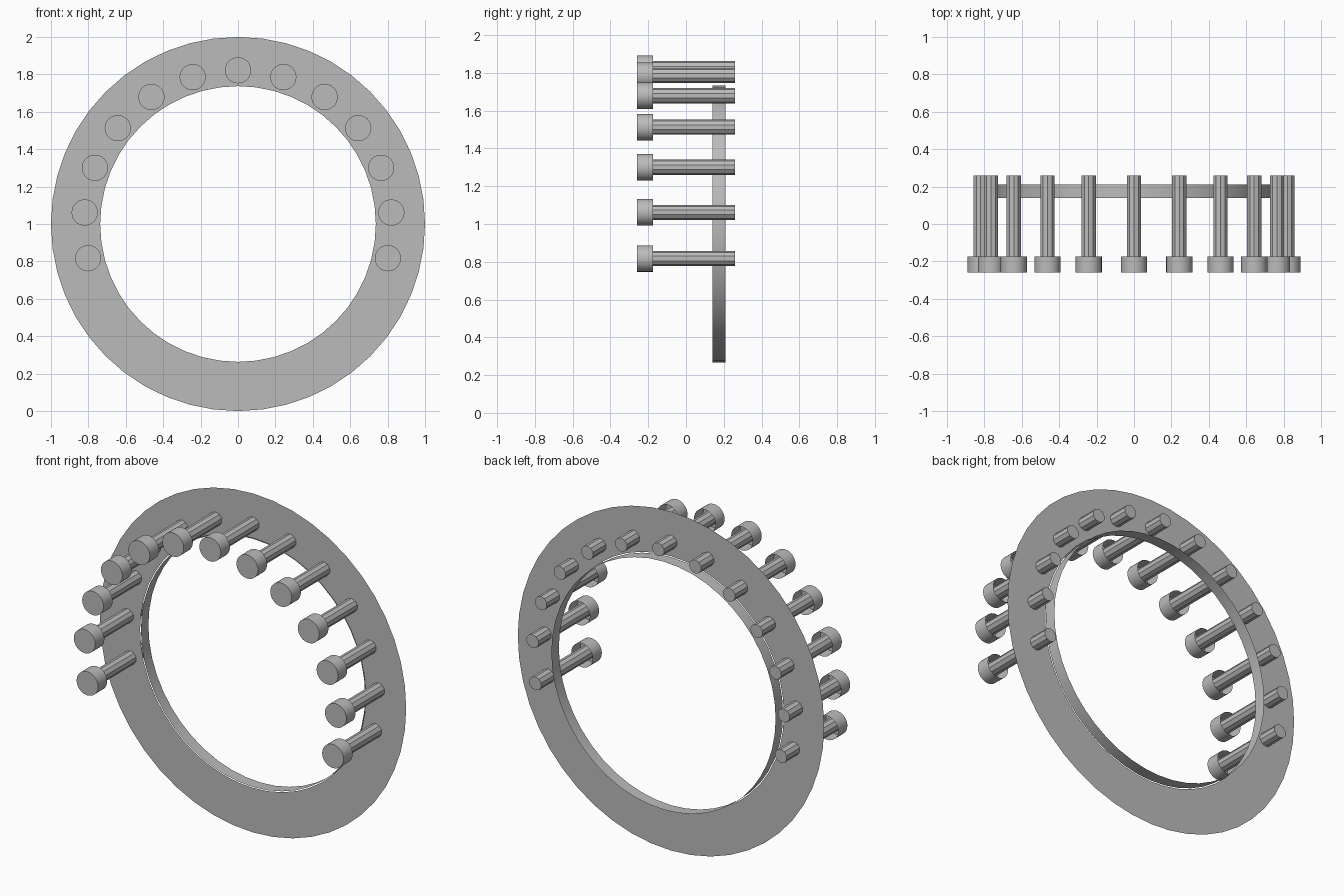
import bpy, bmesh, math
from mathutils import Matrix

cube = bpy.data.objects.get("Cube")
if cube:
    bpy.data.objects.remove(cube, do_unlink=True)

CENTRE_Z = 1.0
grey = bpy.data.materials.new("plain_grey")
grey.use_nodes = True
grey.diffuse_color = (0.5, 0.5, 0.5, 1)
grey.node_tree.nodes["Principled BSDF"].inputs["Base Color"].default_value = (0.5, 0.5, 0.5, 1)


def make_object(name, bm, location, smooth=None):
    mesh = bpy.data.meshes.new(name)
    bm.to_mesh(mesh)
    bm.free()
    mesh.materials.append(grey)
    obj = bpy.data.objects.new(name, mesh)
    obj.location = location
    bpy.context.collection.objects.link(obj)
    if smooth:
        bpy.ops.object.select_all(action="DESELECT")
        obj.select_set(True)
        bpy.context.view_layer.objects.active = obj
        bpy.ops.object.shade_smooth_by_angle(angle=math.radians(smooth))
    return obj


def loft(bm, rings, sides):
    """Join circles around the y axis, given as (radius, y); radius 0 closes the end."""
    loops = []
    for radius, y in rings:
        if radius == 0:
            loops.append([bm.verts.new((0, y, 0))] * sides)
            continue
        turns = [2 * math.pi * i / sides for i in range(sides)]
        loops.append([bm.verts.new((radius * math.sin(a), y, radius * math.cos(a))) for a in turns])
    for a, b in zip(loops, loops[1:]):
        for i in range(sides):
            j = (i + 1) % sides
            corners = dict.fromkeys((a[i], a[j], b[j], b[i]))
            bm.faces.new(list(corners))


# Flat sheet ring
bm = bmesh.new()
loft(bm, [(0.737, 0.14), (1.0, 0.14)], 48)
make_object("ring_plate", bm, (0, 0, CENTRE_Z))

# Thin open collar behind the hole
bm = bmesh.new()
loft(bm, [(0.732, 0.14), (0.732, 0.21)], 48)
make_object("inner_collar", bm, (0, 0, CENTRE_Z), 30)

# Bolts spaced along the upper part of the ring
STEP = 2 * math.pi / 21
for n in range(-6, 7):
    angle = n * STEP
    place = (0.822 * math.sin(angle), 0, CENTRE_Z + 0.822 * math.cos(angle))

    # Cup-shaped head, open towards the plate
    bm = bmesh.new()
    loft(bm, [(0, -0.26), (0.07, -0.26), (0.07, -0.175)], 32)
    make_object(f"bolt_head_{n + 7}", bm, place, 30)

    # Faceted shaft passing through the plate
    bm = bmesh.new()
    loft(bm, [(0.04, -0.26), (0.04, 0.26), (0, 0.26)], 10)
    make_object(f"bolt_shaft_{n + 7}", bm, place)
